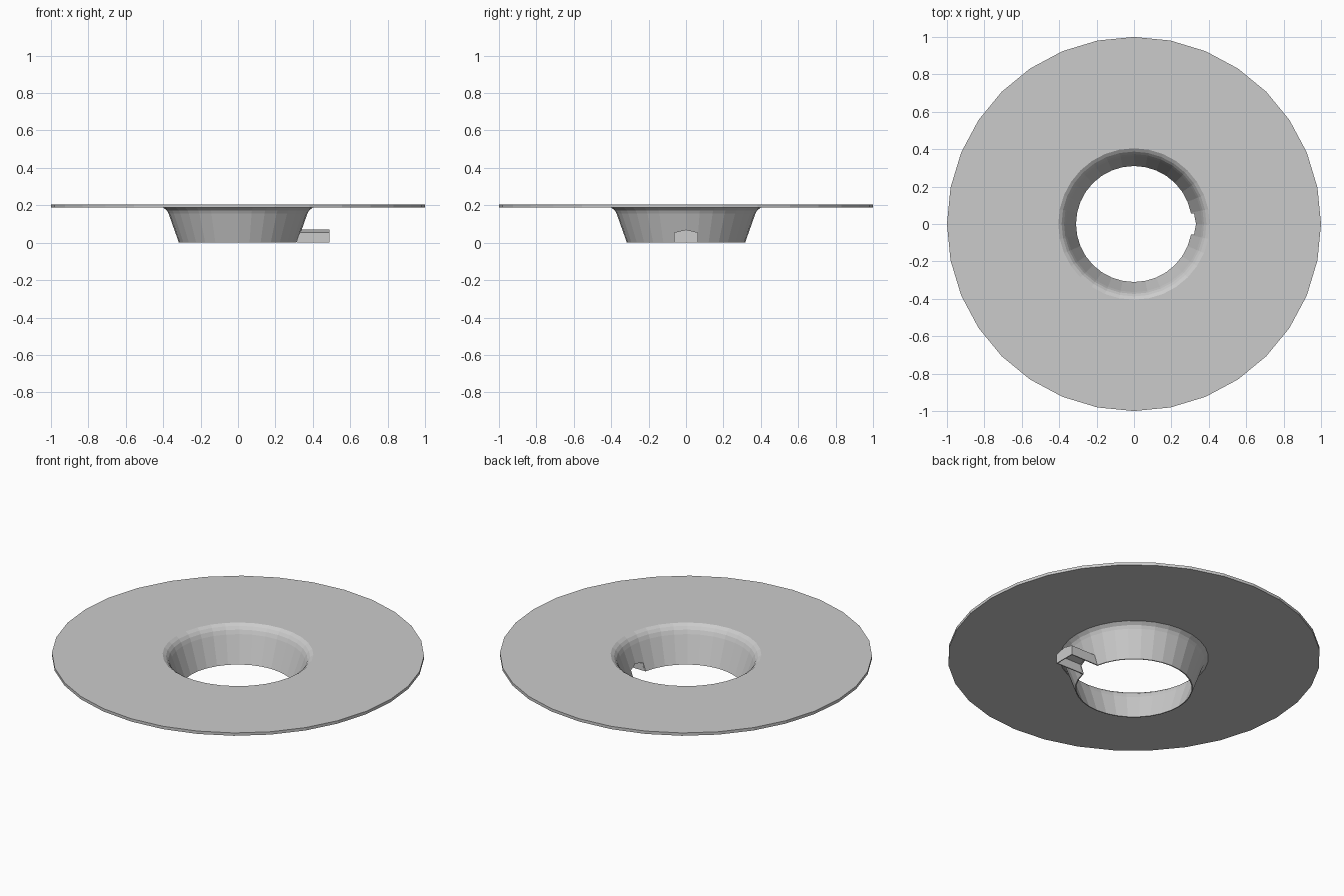
import bpy, bmesh, math

if "Cube" in bpy.data.objects:
    bpy.data.objects.remove(bpy.data.objects["Cube"])


def make_object(name, bm):
    bmesh.ops.recalc_face_normals(bm, faces=bm.faces)
    mesh = bpy.data.meshes.new(name)
    bm.to_mesh(mesh)
    bm.free()
    obj = bpy.data.objects.new(name, mesh)
    bpy.context.collection.objects.link(obj)
    return obj


def revolve(name, profile, sides=32):
    bm = bmesh.new()
    rings = []
    for i in range(sides):
        a = 2 * math.pi * i / sides
        rings.append([bm.verts.new((r * math.cos(a), r * math.sin(a), z)) for r, z in profile])
    n = len(profile)
    for i in range(sides):
        p, q = rings[i], rings[(i + 1) % sides]
        for j in range(n):
            k = (j + 1) % n
            bm.faces.new((p[j], q[j], q[k], p[k]))
    return make_object(name, bm)


def gable(name, section, x0, x1, slope=0.0, closed=True):
    """Gabled prism along x; open versions have no floor and no inner end."""
    bm = bmesh.new()
    inner = [bm.verts.new((x0 + slope * z, y, z)) for y, z in section]
    outer = [bm.verts.new((x1, y, z)) for y, z in section]
    n = len(section)
    for i in range(n if closed else n - 1):
        j = (i + 1) % n
        bm.faces.new((inner[i], inner[j], outer[j], outer[i]))
    bm.faces.new(outer)
    if closed:
        bm.faces.new(inner)
    return make_object(name, bm)


# Flat brim and tapered collar, one thin turned shell
brim = revolve("brim_and_collar", [
    (1.0, 0.205), (0.405, 0.205), (0.387, 0.193), (0.374, 0.177), (0.364, 0.155), (0.31, 0.0),
    (0.316, 0.0), (0.371, 0.155), (0.380, 0.172), (0.400, 0.188), (1.0, 0.188)])

# Opening through the collar into the side tab
cutter = gable("tab_opening_cutter",
               [(-0.057, -0.05), (-0.057, 0.047), (0, 0.062), (0.057, 0.047), (0.057, -0.05)],
               0.2, 0.45)
cutter.hide_render = True
cutter.hide_viewport = True
cut = brim.modifiers.new("opening", 'BOOLEAN')
cut.operation = 'DIFFERENCE'
cut.solver = 'EXACT'
cut.object = cutter

# Hollow gabled tab, open underneath and towards the collar
tab = gable("side_tab",
            [(-0.064, 0.0), (-0.064, 0.055), (0, 0.07), (0.064, 0.055), (0.064, 0.0)],
            0.311, 0.49, slope=0.345, closed=False)
shell = tab.modifiers.new("wall", 'SOLIDIFY')
shell.thickness = 0.007
shell.offset = -1
